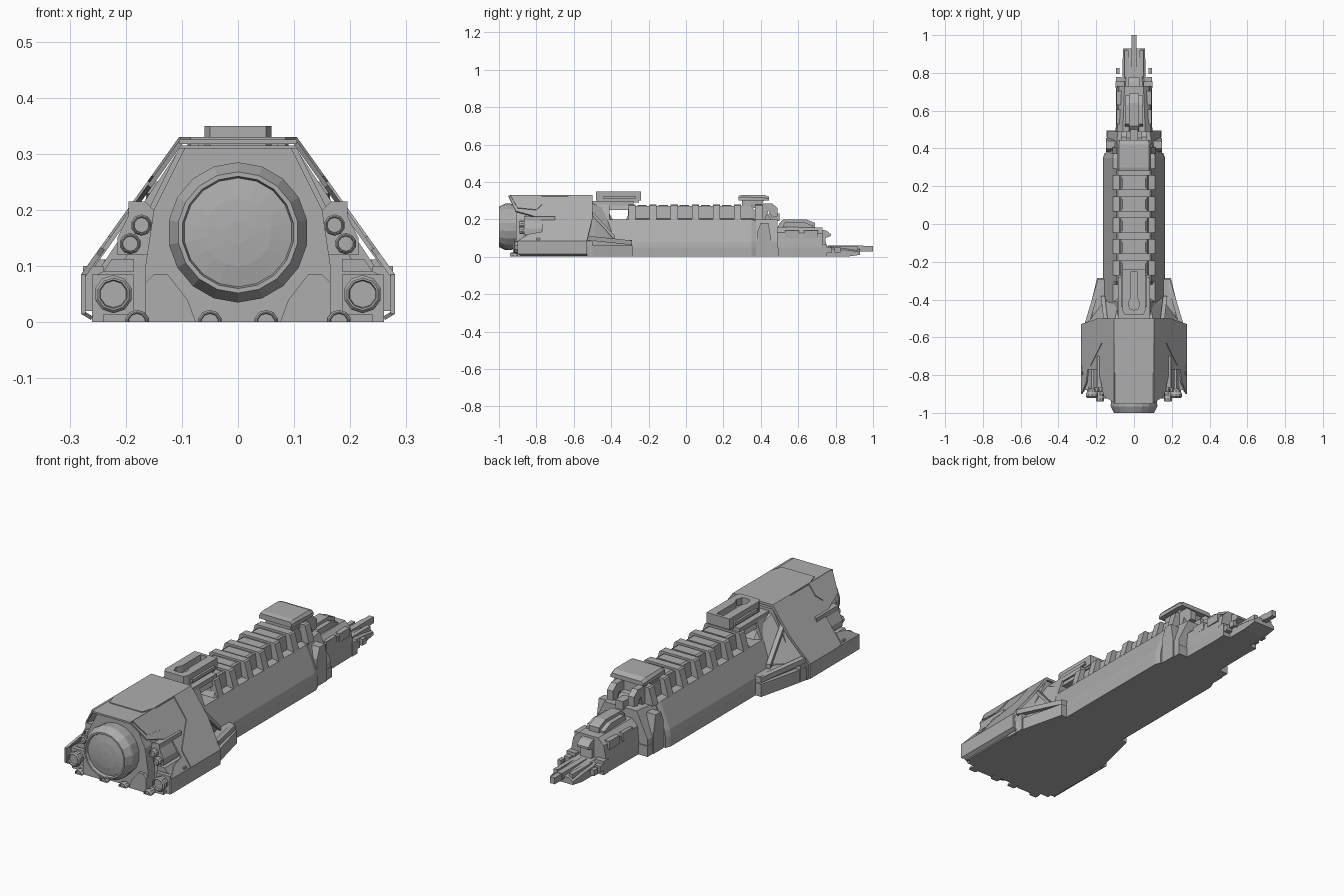
import bpy, bmesh, math
from mathutils import Vector

if "Cube" in bpy.data.objects:
    bpy.data.objects.remove(bpy.data.objects["Cube"])

grey = bpy.data.materials.new("hull_grey")
grey.diffuse_color = (0.42, 0.42, 0.42, 1)
grey.use_nodes = True
grey.node_tree.nodes["Principled BSDF"].inputs["Base Color"].default_value = grey.diffuse_color


def finish(name, bm):
    bmesh.ops.recalc_face_normals(bm, faces=bm.faces)
    me = bpy.data.meshes.new(name)
    bm.to_mesh(me)
    bm.free()
    me.materials.append(grey)
    ob = bpy.data.objects.new(name, me)
    bpy.context.collection.objects.link(ob)
    return ob


def skin(bm, rings):
    """Join closed rings of points and cap both ends."""
    vs = [[bm.verts.new(p) for p in r] for r in rings]
    n = len(vs[0])
    for a, b in zip(vs, vs[1:]):
        for i in range(n):
            j = (i + 1) % n
            bm.faces.new((a[i], a[j], b[j], b[i]))
    bm.faces.new(vs[0])
    bm.faces.new(vs[-1])


def loft(name, *sections):
    """Symmetric body along y; each section is (y, right half profile from top to bottom)."""
    bm = bmesh.new()
    skin(bm, [[(x, y, z) for x, z in h] + [(-x, y, z) for x, z in reversed(h)] for y, h in sections])
    return finish(name, bm)


def bar(name, half, y0, y1):
    return loft(name, (y0, half), (y1, half))


def prism(name, pts, axis, a, b, mirror=True):
    """Extrude a 2D outline along an axis, from a to b, with a mirrored twin."""
    put = {'x': lambda p, t: (t, p[0], p[1]), 'y': lambda p, t: (p[0], t, p[1]),
           'z': lambda p, t: (p[0], p[1], t)}[axis]
    bm = bmesh.new()
    for s in ((1, -1) if mirror else (1,)):
        skin(bm, [[(s * q[0], q[1], q[2]) for q in (put(p, t) for p in pts)] for t in (a, b)])
    return finish(name, bm)


def box(name, x0, x1, y0, y1, z0, z1, mirror=True):
    return prism(name, [(x0, y0), (x1, y0), (x1, y1), (x0, y1)], 'z', z0, z1, mirror)


def plate(name, p0, p1, poly, outer, thick):
    """Armour plate on the slope p0-p1 (x,z); poly holds (y, fraction along slope)."""
    a, d = Vector(p0), Vector(p1) - Vector(p0)
    n = Vector((-d.y, d.x)).normalized()
    bm = bmesh.new()
    for s in (1, -1):
        rings = []
        for off in (outer, outer - thick):
            q = [(a + d * t + n * off, y) for y, t in poly]
            rings.append([(s * c.x, y, c.y) for c, y in q])
        skin(bm, rings)
    return finish(name, bm)


def beam(name, p, q, w):
    bm = bmesh.new()
    for s in (1, -1):
        skin(bm, [[(s * (x + i * w), y, z + k * w) for i, k in ((-1, -1), (1, -1), (1, 1), (-1, 1))]
                  for x, y, z in (p, q)])
    return finish(name, bm)


def nozzle(name, x, z, profile, n, mirror=True):
    """Turned nozzle on the y axis, cut off at the ground; profile holds (radius, y)."""
    bm = bmesh.new()
    for s in ((1, -1) if mirror else (1,)):
        skin(bm, [[(s * (x + r * math.cos(2 * math.pi * (i + .5) / n)), y,
                    max(0, z + r * math.sin(2 * math.pi * (i + .5) / n))) for i in range(n)]
                  for r, y in profile])
    return finish(name, bm)


# Main engine
nozzle("main_engine", 0, .16, [(.11, -.8), (.12, -.9), (.125, -.955), (.125, -.965), (.108, -1), (.1, -1),
                               (.097, -.985), (.06, -.992), (.02, -.995)], 18, False)
bar("engine_core", [(.105, .31), (.155, .21), (.2, .115), (.25, .085), (.25, .002)], -.86, -.5)
bar("engine_front_block", [(.095, .31), (.15, .2), (.165, .1), (.165, 0)], -.91, -.84)
box("engine_floor", -.24, .24, -.9, -.5, 0, .015, False)
prism("lower_bracket", [(.165, 0), (.165, .07), (.15, .085), (.125, .085), (.09, .04), (.075, 0)], 'y', -.925, -.85)

# Small thrusters and their housings
for i, (x, z, r, y) in enumerate([(.222, .05, .034, -.92), (.172, .173, .019, -.89), (.192, .14, .019, -.89),
                                  (.18, 0, .022, -.94), (.05, 0, .022, -.94)]):
    nozzle(f"small_thruster_{i}", x, z, [(r * .8, -.8), (r * .85, y + .03), (r, y + .02), (r, y + .006),
                                         (r * .85, y), (r * .75, y), (r * .7, y + .01)], 10)
prism("upper_thruster_housing", [(.15, .2), (.165, .215), (.195, .215), (.195, .19), (.215, .15), (.215, .12),
                                 (.15, .12)], 'y', -.865, -.7)
box("lower_thruster_housing", .185, .26, -.88, -.6, 0, .085)
prism("housing_wedge", [(.185, .09), (.24, .09), (.225, .113), (.185, .113)], 'y', -.87, -.7)

# Engine armour shell, in layered plates
A, B, C = (.105, .33), (.28, .085), (.28, .015)
box("shell_top", -.105, .105, -.95, -.5, .318, .326, False)
prism("shell_top_cover", [(-.105, -.5), (.105, -.5), (.105, -.78), (.085, -.84), (-.085, -.84), (-.105, -.78)],
      'z', .322, .33, False)
plate("shell_slope", A, B, [(-.5, 0), (-.5, .5), (-.53, 1), (-.77, 1), (-.77, .52), (-.83, .43), (-.91, .34),
                            (-.95, 0)], -.004, .008)
plate("shell_slope_cover", A, B, [(-.5, 0), (-.5, .5), (-.53, 1), (-.75, 1), (-.75, .72), (-.63, .38), (-.63, 0)],
      0, .007)
plate("shell_front_patch", A, B, [(-.77, 0), (-.77, .2), (-.8, .32), (-.9, .28), (-.94, 0)], 0, .007)
plate("shell_lower_arm", A, B, [(-.77, .8), (-.77, 1), (-.9, 1), (-.84, .85)], 0, .009)
plate("shell_skirt", B, C, [(-.53, 0), (-.53, 1), (-.9, 1), (-.9, 0)], 0, .008)
plate("shell_skirt_foot", C, (.262, .004), [(-.53, 0), (-.53, 1), (-.88, 1), (-.9, 0)], 0, .007)
box("shell_side_fin", .24, .276, -.8, -.78, .02, .1)

# Fairing between engine and hull
loft("rear_fairing", (-.55, [(.1, .315), (.25, .09), (.25, 0)]), (-.49, [(.098, .28), (.22, .09), (.22, 0)]),
     (-.42, [(.085, .25), (.165, .1), (.165, 0)]), (-.38, [(.08, .18), (.16, .08), (.16, 0)]))
prism("fairing_foot", [(.12, -.54), (.255, -.54), (.235, -.45), (.195, -.285), (.16, -.285)], 'z', 0, .06)
prism("fairing_step", [(.12, -.52), (.225, -.5), (.182, -.29), (.15, -.29)], 'z', .05, .09)
beam("fairing_strut_low", (.25, -.53, .1), (.178, -.29, .075), .012)
beam("fairing_strut_high", (.15, -.51, .24), (.165, -.38, .1), .011)
nozzle("rear_thruster", .225, .04, [(.02, -.56), (.02, -.49), (.016, -.48), (.01, -.48)], 10)

# Long hull with a gap right through it under the rear bay
low = [(.112, .2), (.16, .08), (.165, .05), (.165, 0)]
full = [(.07, .27), (.078, .205)] + low
loft("hull", (-.31, full), (.35, full), (.375, [(.068, .24), (.076, .2), (.108, .19), (.15, .08), (.155, .05),
                                                (.155, 0)]))
bar("hull_under_gap", low, -.45, -.3)
bar("hull_rear_wall", [(.085, .28)] + low, -.5, -.41)
loft("hull_gap_front", (-.325, [(.1, .19), (.115, .19)]), (-.29, [(.085, .26), (.115, .19)]))
bar("gap_roof", [(.075, .28), (.085, .25)], -.43, -.27)
for k in range(7):
    y = -.308 + k * .113
    bar(f"spine_rib_{k}", [(.085, .28), (.092, .275), (.114, .198)], y, y + .038)
for k in range(6):
    bar(f"spine_panel_{k}", [(.06, .276), (.07, .268)], -.26 + k * .113, -.21 + k * .113)

# Rear bay on top, with a keyhole slot
prism("bay_wall", [(.022, -.4), (.03, -.42), (.022, -.45), (0, -.455), (0, -.48), (.05, -.48), (.06, -.46),
                   (.06, -.24), (0, -.24), (0, -.255), (.018, -.255), (.018, -.39)], 'z', .30, .35)
box("bay_floor", -.055, .055, -.47, -.25, .29, .318, False)
box("bay_lower_deck", -.085, .085, -.5, -.28, .275, .297, False)
box("bay_side_rail", .055, .07, -.44, -.27, .31, .325)

# Bridge above the hull front
loft("bridge_roof", (.28, [(.08, .325), (.085, .315), (.085, .30)]), (.30, [(.08, .33), (.09, .32), (.09, .30)]),
     (.42, [(.08, .33), (.09, .315), (.09, .30)]), (.445, [(.075, .32), (.085, .31), (.085, .30)]))
prism("bridge_neck", [(.3, .26), (.39, .26), (.42, .305), (.3, .305)], 'x', -.065, .065, False)
prism("bridge_cheek", [(.36, .19), (.39, .285), (.46, .285), (.49, .26), (.49, .215), (.46, .21), (.44, .245),
                       (.42, .19)], 'x', .04, .07)
prism("bridge_base", [(.37, .18), (.39, .24), (.43, .235), (.47, .18)], 'x', -.045, .045, False)
box("bridge_antenna_mount", -.02, .02, .44, .5, .19, .23, False)

# Hull front collar
loft("collar", (.37, [(.1, .2), (.148, .08), (.148, 0)]), (.49, [(.085, .2), (.142, .08), (.142, 0)]))
prism("collar_side_panel", [(.38, 0), (.38, .13), (.4, .18), (.44, .18), (.455, .1), (.455, 0)], 'x', .1, .149)
box("collar_foot", .06, .145, .46, .495, 0, .05)

# Nose
loft("nose_body", (.48, [(.06, .16), (.09, .13), (.097, .05), (.097, 0)]),
     (.73, [(.05, .155), (.08, .125), (.094, .05), (.094, 0)]))
prism("nose_deck", [(.49, .155), (.5, .18), (.52, .198), (.64, .2), (.69, .18), (.69, .155)], 'x', -.026, .026, False)
prism("nose_deck_side", [(.51, .15), (.53, .185), (.63, .185), (.68, .165), (.68, .15)], 'x', .026, .048)
for y in (.53, .63):
    box("nose_side_box", .06, .092, y, y + .075, .1, .14)
prism("nose_step", [(.72, 0), (.72, .145), (.75, .14), (.775, .12), (.775, .11), (.745, .1), (.75, .05), (.79, .04),
                    (.79, 0)], 'x', -.03, .03, False)
box("nose_shoulder", .05, .097, .72, .755, 0, .065)
box("nose_shoulder_pod", .065, .095, .75, .778, .02, .05)
loft("nose_prow", (.72, [(.045, .06), (.06, .045), (.06, 0)]), (.86, [(.04, .05), (.06, .035), (.06, 0)]),
     (.93, [(.035, .04), (.058, .025), (.058, .01)]))
box("prow_rail", .03, .05, .77, .92, .03, .055)
beam("side_sensor_arm", (.05, .81, .035), (.09, .81, .035), .006)
box("side_sensor", .078, .096, .795, .825, .022, .05)
box("tip_spine", -.014, .014, .76, .95, .03, .06, False)
box("tip_antenna", -.012, .012, .93, 1, .028, .058, False)
